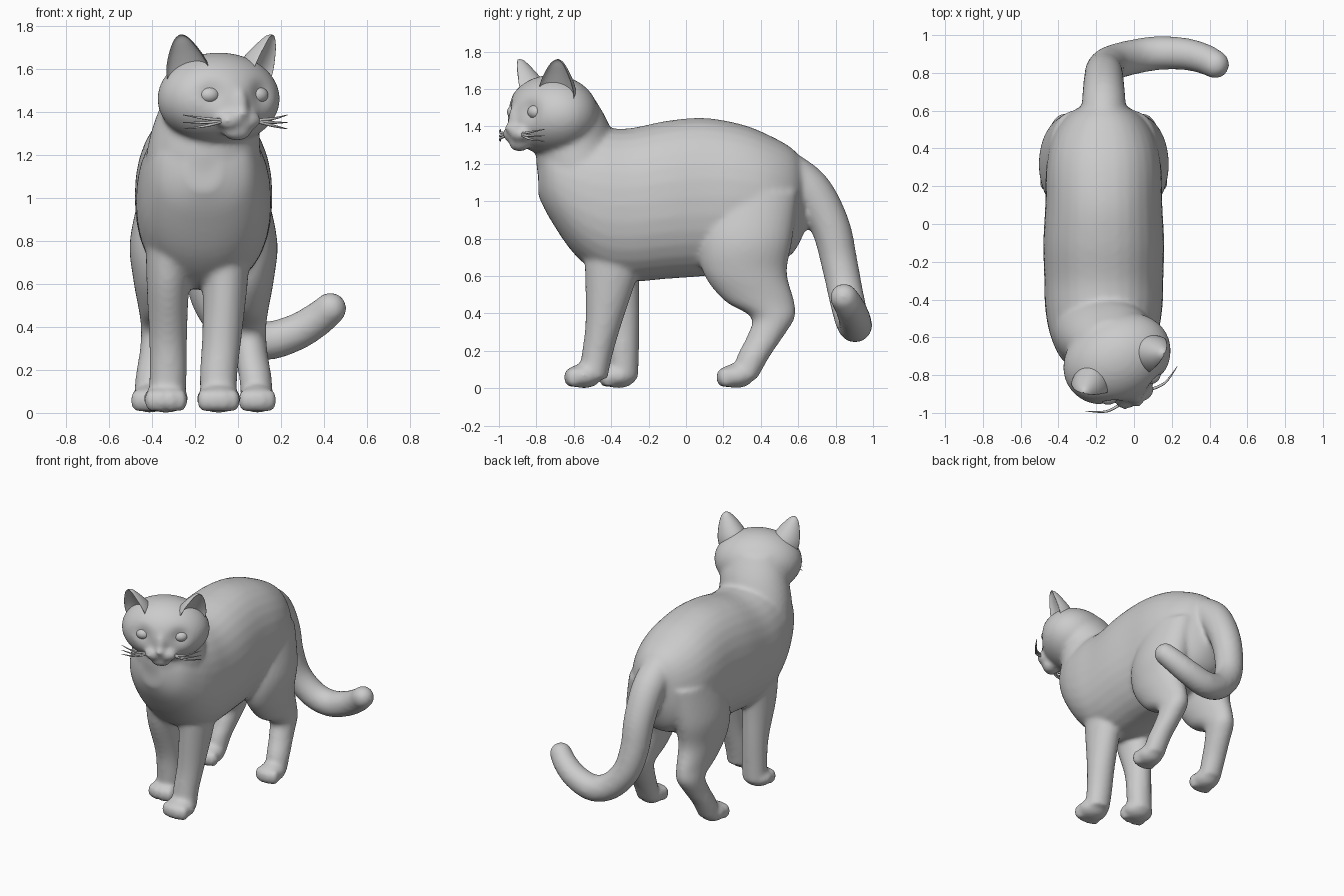
import bpy, bmesh
from math import sin, cos, pi, exp, radians
from mathutils import Matrix, Vector

cube = bpy.data.objects.get("Cube")
if cube:
    bpy.data.objects.remove(cube)

AXIS = -0.16          # x of the body's plane of symmetry
HEAD = Matrix.Translation((-0.09, -0.715, 1.46)) @ Matrix.Rotation(radians(26), 4, 'Z')

grey = bpy.data.materials.new("soft_grey")
grey.use_nodes = True
grey.diffuse_color = (0.6, 0.6, 0.6, 1)
grey.node_tree.nodes["Principled BSDF"].inputs["Base Color"].default_value = (0.6, 0.6, 0.6, 1)


def finish(name, bm):
    """Turn a bmesh into a smooth grey object."""
    bmesh.ops.recalc_face_normals(bm, faces=bm.faces)
    for f in bm.faces:
        f.smooth = True
    mesh = bpy.data.meshes.new(name)
    bm.to_mesh(mesh)
    bm.free()
    mesh.materials.append(grey)
    obj = bpy.data.objects.new(name, mesh)
    bpy.context.collection.objects.link(obj)
    return obj


def resample(rows, steps=5):
    """Smooth spline through rows of any length."""
    out = []
    for i in range(len(rows) - 1):
        p0, p1 = rows[max(i - 1, 0)], rows[i]
        p2, p3 = rows[i + 1], rows[min(i + 2, len(rows) - 1)]
        for k in range(steps):
            t = k / steps
            out.append([b + t * ((c - a) + t * ((2 * a - 5 * b + 4 * c - d) + t * (3 * b - a - 3 * c + d))) / 2
                        for a, b, c, d in zip(p0, p1, p2, p3)])
    return out + [list(rows[-1])]


def loft(bm, rows, axis='Z', power=1.0, dent=False, matrix=Matrix(), sides=32):
    """Skin oval rings (x, y, z, radius a, radius b) along an axis or the path itself."""
    rows = resample(rows)
    rings = []
    for i, (x, y, z, ra, rb) in enumerate(rows):
        u = Vector((1, 0, 0))
        v = Vector((0, 0, 1)) if axis == 'Y' else Vector((0, 1, 0))
        if axis == 'PATH':
            ahead, behind = rows[min(i + 1, len(rows) - 1)], rows[max(i - 1, 0)]
            turn = (Vector(ahead[:3]) - Vector(behind[:3])).to_track_quat('Z', 'Y')
            u, v = turn @ u, turn @ v
        ring = []
        for k in range(sides):
            c, s = cos(2 * pi * k / sides), sin(2 * pi * k / sides)
            c = abs(c) ** power * (1 if c > 0 else -1)
            s = abs(s) ** power * (1 if s > 0 else -1)
            if dent and s < 0:
                s *= -0.5
            ring.append(bm.verts.new(matrix @ (Vector((x, y, z)) + u * ra * c + v * rb * s)))
        rings.append(ring)
    for r0, r1 in zip(rings, rings[1:]):
        for k in range(sides):
            j = (k + 1) % sides
            bm.faces.new((r0[k], r0[j], r1[j], r1[k]))
    bm.faces.new(rings[0])
    bm.faces.new(rings[-1])


def ball(bm, center, radii, matrix=Matrix(), detail=32):
    m = matrix @ Matrix.Translation(center) @ Matrix.Diagonal((*radii, 1))
    return bmesh.ops.create_uvsphere(bm, u_segments=detail, v_segments=detail // 2, radius=1, matrix=m)["verts"]


def paw(bm, x, y, half_width):
    ball(bm, (x, y, 0.066), (half_width, 0.095, 0.066))
    for side in (-1, -0.35, 0.35, 1):
        ball(bm, (x + side * half_width * 0.62, y - 0.075 + 0.02 * abs(side), 0.058),
             (0.036, 0.042, 0.055), detail=16)


cat = bmesh.new()

# Trunk: rows of y, bottom, top, half width
trunk = [(-0.79, 1.03, 1.22, 0.08), (-0.73, 0.91, 1.33, 0.21), (-0.6, 0.72, 1.38, 0.28),
         (-0.45, 0.6, 1.39, 0.31), (-0.3, 0.57, 1.39, 0.315), (-0.1, 0.585, 1.43, 0.32),
         (0.1, 0.6, 1.445, 0.31), (0.3, 0.63, 1.41, 0.305), (0.45, 0.66, 1.35, 0.275),
         (0.57, 0.72, 1.28, 0.2), (0.64, 0.85, 1.19, 0.09)]
loft(cat, [(AXIS, y, (lo + hi) / 2, w, (hi - lo) / 2) for y, lo, hi, w in trunk], 'Y', 0.9)

# Neck
loft(cat, [(AXIS, -0.56, 1.05, 0.27, 0.22), (AXIS, -0.57, 1.2, 0.265, 0.23),
           (-0.15, -0.59, 1.32, 0.25, 0.21), (-0.12, -0.62, 1.45, 0.23, 0.19),
           (-0.1, -0.66, 1.58, 0.18, 0.15)])

# Front legs: the left one steps forward
loft(cat, [(-0.06, -0.38, 0.82, 0.12, 0.17), (-0.06, -0.4, 0.6, 0.105, 0.14),
           (-0.075, -0.44, 0.35, 0.092, 0.098), (-0.09, -0.475, 0.18, 0.088, 0.083),
           (-0.09, -0.5, 0.05, 0.085, 0.08)])
loft(cat, [(-0.31, -0.4, 0.82, 0.12, 0.17), (-0.325, -0.39, 0.6, 0.1, 0.14),
           (-0.325, -0.345, 0.35, 0.088, 0.095), (-0.325, -0.335, 0.18, 0.087, 0.083),
           (-0.33, -0.335, 0.05, 0.085, 0.08)])
paw(cat, -0.09, -0.545, 0.105)
paw(cat, -0.335, -0.36, 0.105)

# Hind legs, mirrored across the body
hind = [(0.16, 0.36, 1.05, 0.13, 0.24), (0.195, 0.32, 0.8, 0.148, 0.25), (0.2, 0.315, 0.62, 0.127, 0.225),
        (0.2, 0.39, 0.47, 0.1, 0.188), (0.205, 0.465, 0.38, 0.086, 0.118), (0.22, 0.425, 0.28, 0.078, 0.098),
        (0.24, 0.36, 0.17, 0.076, 0.088), (0.25, 0.31, 0.05, 0.075, 0.07)]
for side in (-1, 1):
    loft(cat, [(AXIS + side * r[0], *r[1:]) for r in hind])
    paw(cat, AXIS + side * 0.25, 0.27, 0.088)

# Tail, hanging down and curling to the left
tail = [(AXIS, 0.5, 1.17, 0.12), (AXIS, 0.66, 1.06, 0.115), (AXIS, 0.77, 0.87, 0.105),
        (-0.155, 0.82, 0.67, 0.098), (-0.11, 0.855, 0.5, 0.094), (0, 0.885, 0.375, 0.092),
        (0.13, 0.905, 0.335, 0.09), (0.27, 0.9, 0.375, 0.085), (0.37, 0.875, 0.435, 0.08),
        (0.43, 0.845, 0.485, 0.075)]
loft(cat, [(*r, r[3]) for r in tail], 'PATH')
ball(cat, tail[-1][:3], (0.075, 0.075, 0.075))

# Head with eye sockets pressed in
EYE_X, EYE_Z = 0.125, 0.02
for v in ball(cat, (0, 0, 0), (0.295, 0.235, 0.215), detail=96):
    if v.co.y < 0:
        near = (abs(v.co.x) - EYE_X) ** 2 + (v.co.z - EYE_Z) ** 2
        v.co.y += 0.035 * exp(-near / (2 * 0.04 ** 2))
    v.co = HEAD @ v.co

# Muzzle, nose and chin
ball(cat, (0, -0.21, -0.04), (0.045, 0.05, 0.1), HEAD)
ball(cat, (0, -0.25, -0.07), (0.032, 0.03, 0.024), HEAD)
ball(cat, (0, -0.195, -0.155), (0.07, 0.05, 0.04), HEAD)
for side in (-1, 1):
    ball(cat, (side * 0.045, -0.215, -0.1), (0.065, 0.05, 0.045), HEAD)

# Fuse everything into one soft skin
body = finish("cat_body", cat)
fuse = body.modifiers.new("Fuse", 'REMESH')
fuse.mode = 'VOXEL'
fuse.voxel_size = 0.014
fuse.use_smooth_shade = True
soften = body.modifiers.new("Soften", 'SMOOTH')
soften.factor = 0.5
soften.iterations = 10

for side, label in ((1, "left"), (-1, "right")):
    # Eyes
    eye = bmesh.new()
    ball(eye, (side * EYE_X, -0.157, EYE_Z - 0.003), (0.05, 0.045, 0.04), HEAD)
    finish(label + "_eye", eye)

    # Cupped ears, opening forward and outward
    ear = bmesh.new()
    place = (HEAD @ Matrix.Translation((side * 0.17, -0.04, 0.13)) @ Matrix.Rotation(side * radians(21), 4, 'Y')
             @ Matrix.Rotation(radians(12), 4, 'X') @ Matrix.Rotation(side * radians(40), 4, 'Z'))
    loft(ear, [(0, -0.05, -0.06, 0.105, 0.14), (0, -0.045, 0.02, 0.102, 0.125), (0, -0.035, 0.08, 0.084, 0.095),
               (0, -0.025, 0.135, 0.057, 0.062), (0, -0.015, 0.17, 0.032, 0.034), (0, -0.01, 0.186, 0.008, 0.01)],
         dent=True, matrix=place, sides=28)
    finish(label + "_ear", ear).modifiers.new("Round", 'SUBSURF').levels = 1

    # Whiskers
    curve = bpy.data.curves.new(label + "_whiskers", 'CURVE')
    curve.dimensions = '3D'
    curve.bevel_depth = 0.008
    curve.bevel_resolution = 2
    curve.use_fill_caps = True
    for drop in (-0.075, -0.11, -0.14):
        line = curve.splines.new('POLY')
        path = resample([(0.07, -0.22, -0.1, 1), (0.17, -0.225, (drop - 0.11) / 2, 0.8), (0.27, -0.175, drop, 0.2)])
        line.points.add(len(path) - 1)
        for point, (x, y, z, r) in zip(line.points, path):
            point.co = (side * x, y, z, 1)
            point.radius = r
    curve.materials.append(grey)
    whiskers = bpy.data.objects.new(label + "_whiskers", curve)
    whiskers.matrix_world = HEAD
    bpy.context.collection.objects.link(whiskers)
